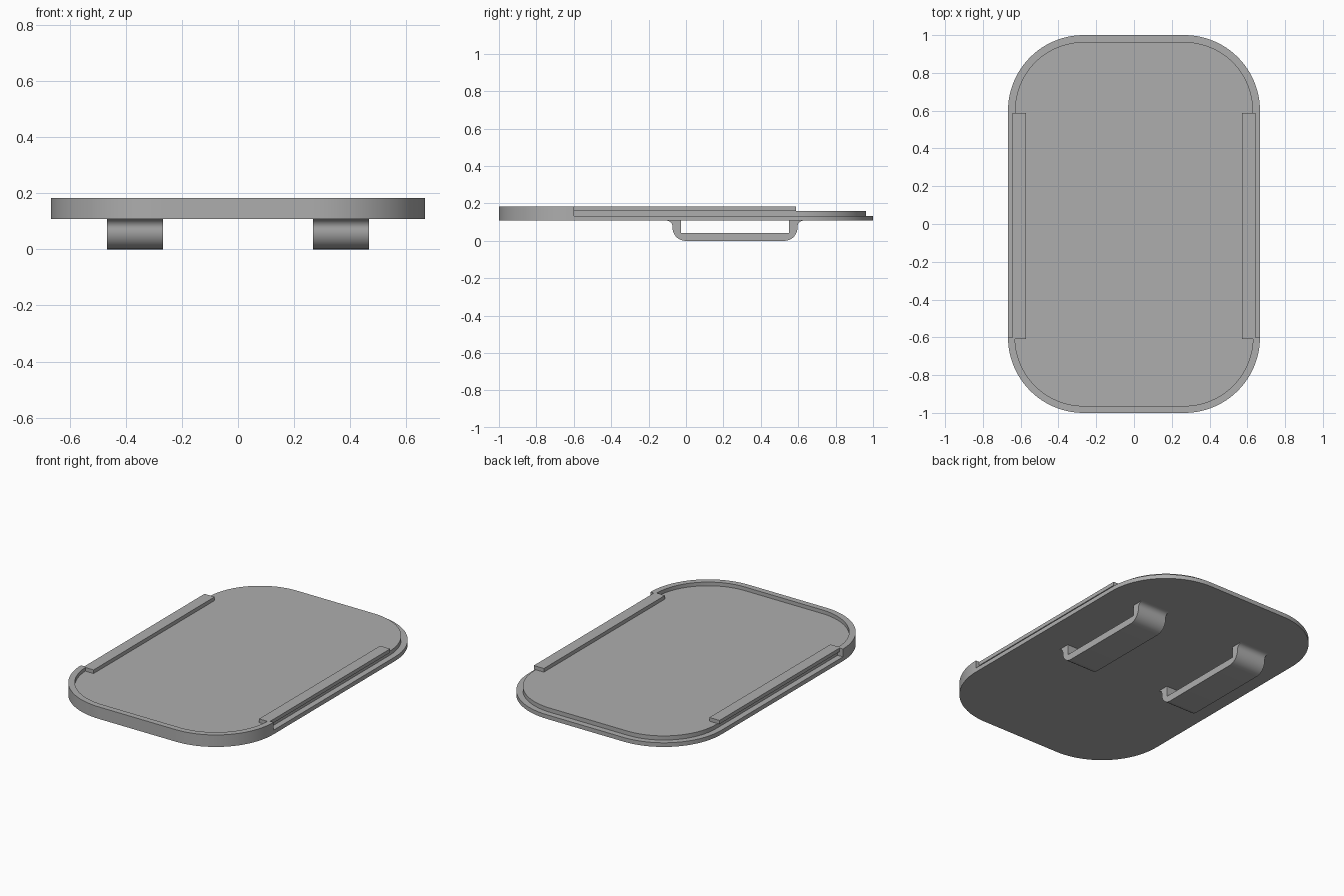
import bpy, bmesh, math
from mathutils import Vector

if "Cube" in bpy.data.objects:
    bpy.data.objects.remove(bpy.data.objects["Cube"])

grey = bpy.data.materials.new("plain grey")
grey.diffuse_color = (0.42, 0.42, 0.42, 1)
grey.use_nodes = True
grey.node_tree.nodes["Principled BSDF"].inputs["Base Color"].default_value = grey.diffuse_color

HX, HY = 0.667, 1.0      # plate half sizes
R = 0.40                 # plate corner radius
WALL = 0.037             # width of flange and rim
Z_BASE, Z_STEP, Z_DECK, Z_TOP = 0.108, 0.134, 0.16, 0.183


def prism(name, pts, offset, depth):
    """Solid made by extruding a closed loop of 3D points along a vector."""
    bm = bmesh.new()
    face = bm.faces.new([bm.verts.new(Vector(p) + Vector(offset)) for p in pts])
    ext = bmesh.ops.extrude_face_region(bm, geom=[face])
    moved = [v for v in ext["geom"] if isinstance(v, bmesh.types.BMVert)]
    bmesh.ops.translate(bm, verts=moved, vec=depth)
    bmesh.ops.recalc_face_normals(bm, faces=bm.faces)
    mesh = bpy.data.meshes.new(name)
    bm.to_mesh(mesh)
    bm.free()
    mesh.materials.append(grey)
    ob = bpy.data.objects.new(name, mesh)
    bpy.context.collection.objects.link(ob)
    bpy.ops.object.select_all(action="DESELECT")
    ob.select_set(True)
    bpy.context.view_layer.objects.active = ob
    bpy.ops.object.shade_smooth_by_angle(angle=math.radians(30))
    return ob


def arc(cx, cy, r, a0, a1, n=24):
    return [(cx + r * math.cos(math.radians(a0 + (a1 - a0) * i / n)),
             cy + r * math.sin(math.radians(a0 + (a1 - a0) * i / n)))
            for i in range(n + 1)]


def corners(inset, starts):
    """Rounded corners of the plate outline, inset from the edge."""
    cx, cy = HX - R, HY - R
    out = []
    for a in starts:
        sx = 1 if a in (0, 270) else -1
        sy = 1 if a in (0, 90) else -1
        out += arc(sx * cx, sy * cy, R - inset, a, a + 90)
    return out


def flat(pts):
    return [(x, y, 0) for x, y in pts]


# Base plate and the raised deck on it
prism("base_plate", flat(corners(0, (0, 90, 180, 270))),
      (0, 0, Z_BASE), (0, 0, Z_STEP - Z_BASE))
prism("raised_deck", flat(corners(WALL, (0, 90, 180, 270))),
      (0, 0, Z_STEP), (0, 0, Z_DECK - Z_STEP))

# Raised rim around the front end
rim = corners(0, (180, 270)) + corners(WALL, (180, 270))[::-1]
prism("front_rim", flat(rim), (0, 0, Z_STEP), (0, 0, Z_TOP - Z_STEP))

# Side rails, slightly overhanging the deck
for side, s in (("left", -1), ("right", 1)):
    x0, x1 = s * 0.573, s * 0.643
    prism(side + "_rail", [(x0, -0.61, 0), (x1, -0.61, 0), (x1, 0.587, 0), (x0, 0.587, 0)],
          (0, 0, Z_DECK), (0, 0, Z_TOP - Z_DECK))

# Strap loops below: flared ends, rounded lower corners, square opening
Y0, Y1, FL, RB = -0.072, 0.596, 0.032, 0.07
outer = (arc(Y0 - FL, Z_BASE - FL, FL, 90, 0, 10)
         + arc(Y0 + RB, RB, RB, 180, 270, 12)
         + arc(Y1 - RB, RB, RB, 270, 360, 12)
         + arc(Y1 + FL, Z_BASE - FL, FL, 180, 90, 10))
opening = [(0.55, Z_BASE), (0.55, 0.042), (-0.028, 0.042), (-0.028, Z_BASE)]
for side, x in (("left", -0.467), ("right", 0.267)):
    prism(side + "_strap_loop", [(0, y, z) for y, z in outer + opening],
          (x, 0, 0), (0.2, 0, 0))
